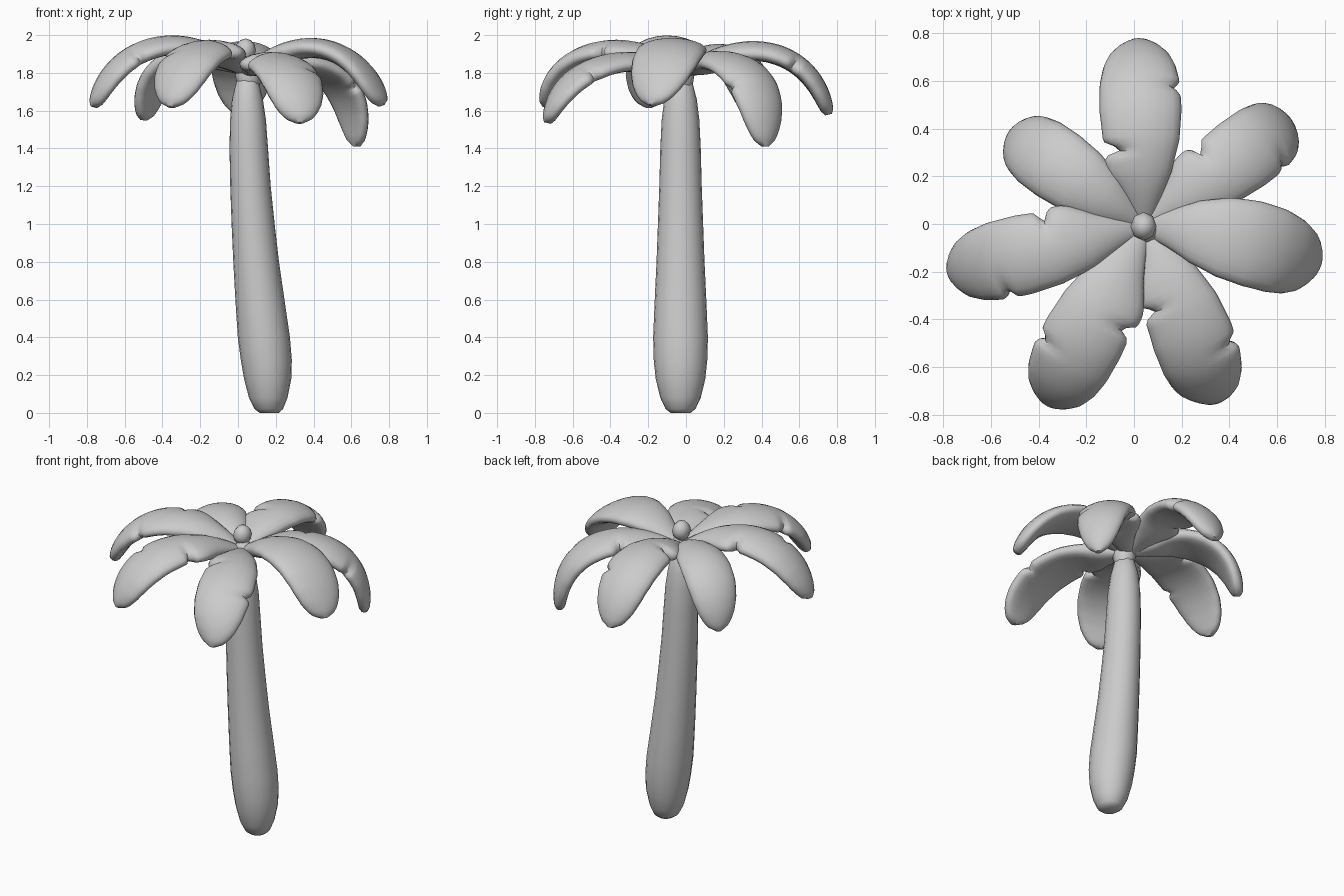
import bpy, bmesh, math
from mathutils import Vector

if "Cube" in bpy.data.objects:
    bpy.data.objects.remove(bpy.data.objects["Cube"])


def lerp_table(tab, t):
    for (a, va), (b, vb) in zip(tab, tab[1:]):
        if t <= b:
            k = (t - a) / (b - a)
            return va + (vb - va) * k
    return tab[-1][1]


def skin(name, rings):
    """Bridge a list of closed rings and cap both ends."""
    bm = bmesh.new()
    vr = [[bm.verts.new(p) for p in ring] for ring in rings]
    n = len(vr[0])
    for a, b in zip(vr, vr[1:]):
        for i in range(n):
            j = (i + 1) % n
            bm.faces.new((a[i], a[j], b[j], b[i]))
    bm.faces.new(vr[0][::-1])
    bm.faces.new(vr[-1])
    bmesh.ops.recalc_face_normals(bm, faces=bm.faces[:])
    me = bpy.data.meshes.new(name)
    bm.to_mesh(me)
    bm.free()
    ob = bpy.data.objects.new(name, me)
    bpy.context.collection.objects.link(ob)
    smooth(ob)
    return ob


def smooth(ob):
    bpy.ops.object.select_all(action='DESELECT')
    ob.select_set(True)
    bpy.context.view_layer.objects.active = ob
    bpy.ops.object.shade_smooth_by_angle(angle=math.radians(50))


# Trunk: leaning, swollen near the base (z, centre x, radius)
trunk = [(0.0, 0.165, 0.05), (0.02, 0.163, 0.075), (0.08, 0.16, 0.102), (0.18, 0.157, 0.125),
         (0.28, 0.15, 0.135), (0.4, 0.137, 0.138), (0.6, 0.116, 0.13), (0.8, 0.096, 0.121),
         (1.0, 0.08, 0.114), (1.2, 0.066, 0.107), (1.4, 0.057, 0.102), (1.55, 0.053, 0.095),
         (1.66, 0.05, 0.082), (1.75, 0.05, 0.06), (1.79, 0.05, 0.03)]
skin("trunk", [[(cx + r * math.cos(a), -0.029 + 1.05 * r * math.sin(a), z)
                for a in (i * math.tau / 20 for i in range(20))] for z, cx, r in trunk])

# Crown core and the small bud on top
for name, loc, scale in (("crown_core", (0.055, -0.025, 1.79), (0.07, 0.07, 0.11)),
                         ("bud", (0.04, -0.01, 1.92), (0.055, 0.06, 0.062))):
    bpy.ops.mesh.primitive_uv_sphere_add(segments=8, ring_count=6, location=loc)
    ob = bpy.context.object
    ob.name = name
    ob.scale = scale
    smooth(ob)

WIDTH = [(0, 0.2), (0.12, 0.42), (0.25, 0.72), (0.4, 0.93), (0.55, 1.0), (0.7, 0.98),
         (0.82, 0.88), (0.9, 0.73), (0.95, 0.56), (0.98, 0.38), (1, 0.12)]


def leaf(name, tip, z1, z2, reach, half, bend, roll, notches, droop=0.14):
    """Padded, drooping leaf swept along a cubic curve; notches cut its edges."""
    p0 = Vector((0.04, -0.01, 1.81))
    p3 = Vector(tip)
    d = p3 - p0
    d.z = 0
    left = Vector((-d.y, d.x, 0)).normalized()
    p1 = p0 + d * 0.36 + left * bend
    p2 = p0 + d * reach + left * bend
    p1.z, p2.z = z1, z2
    rings, steps, seg = [], 48, 20
    for k in range(steps + 1):
        t = k / steps
        s = 1 - t
        c = p0 * s**3 + p1 * 3 * s * s * t + p2 * 3 * s * t * t + p3 * t**3
        tan = ((p1 - p0) * s * s + (p2 - p1) * 2 * s * t + (p3 - p2) * t * t).normalized()
        side = Vector((-tan.y, tan.x, 0))
        side = (left if side.dot(left) < 0.15 else side).normalized()
        up = tan.cross(side).normalized()
        cr, sr = math.cos(roll * t), math.sin(roll * t)
        side, up = side * cr + up * sr, up * cr - side * sr
        f = lerp_table(WIDTH, t)
        w = half * f
        th = 0.062 * math.sqrt(f)
        low = 0.95 + 0.6 * math.exp(-((t - 0.15) / 0.15) ** 2)
        cut = {1: 1.0, -1: 1.0}
        for tn, sgn, depth in notches:
            cut[sgn] -= depth * math.exp(-((t - tn) / 0.022) ** 2)
            if tn < 0.5:  # inner lobe flares out before the first notch
                cut[sgn] += 0.18 * math.exp(-((t - tn + 0.1) / 0.08) ** 2)
        ring = []
        for i in range(seg):
            a = math.tau * i / seg
            u, v = math.cos(a), math.sin(a)
            v = math.copysign(abs(v) ** 0.85, v)
            h = th * v * (0.78 if v > 0 else low) - droop * w * u * u
            ring.append(c + side * (w * u * cut[1 if u > 0 else -1]) + up * h)
        rings.append(ring)
    skin(name, rings)


# Leaves: tip, curve heights, reach, half width, sideways bend, roll, notches (t, side, depth)
leaf("leaf_back", (0.02, 0.757, 1.58), 1.99, 1.98, 0.87, 0.172, 0.0, 0.0,
     [(0.36, 1, 0.45), (0.67, -1, 0.2)])
leaf("leaf_back_right", (0.63, 0.42, 1.41), 1.93, 1.92, 1.03, 0.16, 0.0, 0.0,
     [(0.4, 1, 0.35), (0.7, -1, 0.2)])
leaf("leaf_right", (0.76, -0.185, 1.63), 2.02, 1.98, 0.82, 0.182, 0.05, -0.12, [], 0.07)
leaf("leaf_front_right", (0.325, -0.735, 1.535), 1.92, 1.89, 0.9, 0.172, 0.03, 0.0,
     [(0.37, -1, 0.35), (0.64, 1, 0.2)])
leaf("leaf_front_left", (-0.355, -0.745, 1.62), 2.0, 1.98, 0.87, 0.175, 0.0, 0.0,
     [(0.43, 1, 0.3), (0.64, -1, 0.2)])
leaf("leaf_left", (-0.765, -0.2, 1.62), 2.04, 2.0, 0.85, 0.168, 0.0, 0.0,
     [(0.42, -1, 0.3), (0.66, 1, 0.2)])
leaf("leaf_back_left", (-0.5, 0.375, 1.55), 1.98, 1.95, 0.95, 0.155, 0.0, 0.0, [])
